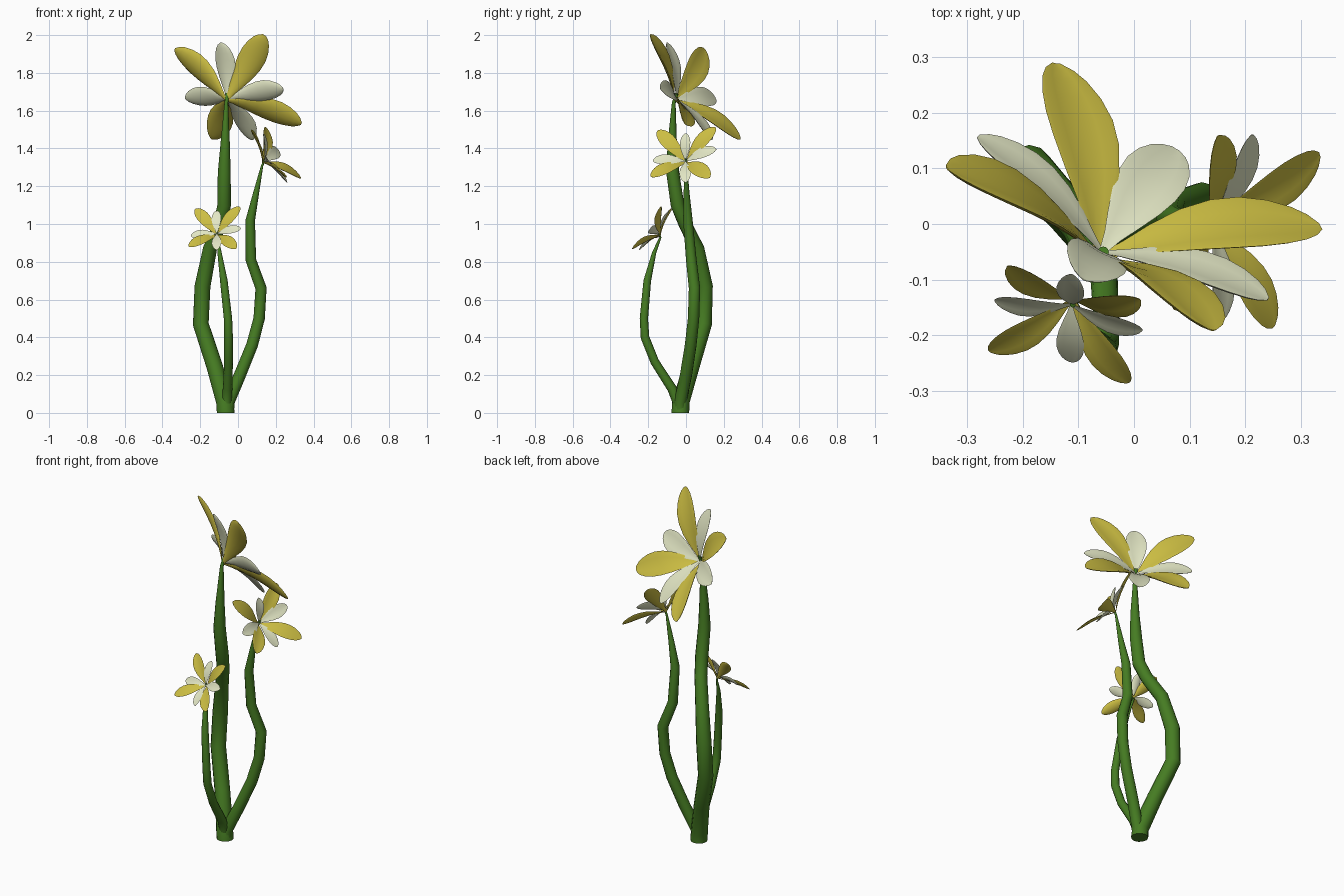
import bpy, bmesh, math
from mathutils import Vector

if "Cube" in bpy.data.objects:
    bpy.data.objects.remove(bpy.data.objects["Cube"])


def material(name, rgb):
    m = bpy.data.materials.new(name)
    m.diffuse_color = (*rgb, 1)
    m.use_nodes = True
    m.node_tree.nodes["Principled BSDF"].inputs["Base Color"].default_value = m.diffuse_color
    return m


GREEN = material("stem green", (0.06, 0.2, 0.016))
YELLOW = material("petal yellow", (0.6, 0.51, 0.055))
WHITE = material("petal cream", (0.76, 0.79, 0.55))


def loft(name, rings, mat, angle):
    """Skin a list of closed rings and cap both ends."""
    bm = bmesh.new()
    vs = [[bm.verts.new(p) for p in ring] for ring in rings]
    n = len(vs[0])
    for a, b in zip(vs, vs[1:]):
        for i in range(n):
            j = (i + 1) % n
            bm.faces.new((a[i], a[j], b[j], b[i]))
    bm.faces.new(vs[0][::-1])
    bm.faces.new(vs[-1])
    bmesh.ops.recalc_face_normals(bm, faces=bm.faces)
    me = bpy.data.meshes.new(name)
    bm.to_mesh(me)
    bm.free()
    me.materials.append(mat)
    ob = bpy.data.objects.new(name, me)
    bpy.context.collection.objects.link(ob)
    bpy.ops.object.select_all(action='DESELECT')
    ob.select_set(True)
    bpy.context.view_layer.objects.active = ob
    bpy.ops.object.shade_smooth_by_angle(angle=math.radians(angle))


def stem(name, path):
    """Tapered tube through (x, y, z, radius) points."""
    pts = [Vector(p[:3]) for p in path]
    rings = []
    for i, p in enumerate(pts):
        t = (pts[min(i + 1, len(pts) - 1)] - pts[max(i - 1, 0)]).normalized()
        if i == 0:
            t = Vector((0, 0, 1))          # flat foot on the ground
        u = Vector((0, 1, 0)).cross(t).normalized()
        v = t.cross(u)
        r = path[i][3]
        rings.append([p + r * (u * math.cos(a) + v * math.sin(a))
                      for a in (k * math.tau / 12 for k in range(12))])
    loft(name, rings, GREEN, 40)


# petal outline: (fraction of length, fraction of half width)
OUTLINE = [(0, .1), (.12, .28), (.25, .55), (.4, .82), (.55, .98), (.68, 1),
           (.8, .88), (.9, .66), (.96, .42), (1, .12)]


def petal(name, base, tip, axis, width, mat):
    """Thin cupped blade from base to tip, its inner face towards axis."""
    d = tip - base
    L = d.length
    side = axis.cross(d).normalized()
    up = d.cross(side).normalized()
    rings = []
    for t, w in OUTLINE:
        c = base + d * t + up * (0.07 * L * math.sin(math.pi * t))
        ring = []
        for k in range(12):
            a = k * math.tau / 12
            s = math.cos(a)
            lift = 0.04 * L * w * (s * s - 0.4) + 0.022 * L * w * math.sin(a)
            ring.append(c + side * (s * w * width * L / 2) + up * lift)
        rings.append(ring)
    loft(name, rings, mat, 60)


def flower(name, centre, yellow, white):
    """Four yellow outer petals and four cream inner ones, given by tips."""
    c = Vector(centre)
    ys, ws = [Vector(p) for p in yellow], [Vector(p) for p in white]
    axis = (ys[0] - ys[2]).cross(ys[1] - ys[3]).normalized()
    if axis.dot(sum(ys, Vector()) / 4 - c) < 0:
        axis = -axis
    for i, p in enumerate(ys):
        petal(f"{name}_outer_petal_{i + 1}", c, p, axis, .345, YELLOW)
    for i, p in enumerate(ws):
        petal(f"{name}_inner_petal_{i + 1}", c + axis * 0.012, p, axis, .38, WHITE)


# stems
stem("tall_stem", [(-.065, -.03, 0, .047), (-.07, -.027, .06, .046),
                   (-.125, .03, .25, .043), (-.197, .095, .47, .042),
                   (-.188, .1, .67, .042), (-.148, .06, .87, .037),
                   (-.095, -.005, 1.0, .035), (-.073, -.045, 1.1, .036),
                   (-.073, -.07, 1.27, .034), (-.068, -.073, 1.42, .025),
                   (-.062, -.065, 1.64, .01), (-.055, -.05, 1.69, .01)])
stem("middle_stem", [(-.055, -.03, 0, .034), (-.05, -.03, .06, .033),
                     (.01, 0, .2, .032), (.075, .025, .36, .031),
                     (.112, .04, .5, .03), (.122, .045, .66, .03),
                     (.068, .028, .81, .028), (.065, .01, 1.02, .025),
                     (.095, .003, 1.16, .016), (.128, 0, 1.31, .006),
                     (.145, 0, 1.345, .006)])
stem("short_stem", [(-.065, -.04, 0, .03), (-.06, -.045, .06, .027),
                    (-.055, -.075, .13, .025), (-.05, -.165, .27, .023),
                    (-.05, -.217, .4, .023), (-.053, -.223, .5, .022),
                    (-.075, -.205, .7, .02), (-.098, -.168, .85, .011),
                    (-.11, -.135, .93, .005), (-.11, -.145, .955, .005)])

# blossoms
flower("tall_flower", (-.062, -.06, 1.655),
       [(-.335, .1, 1.925), (.14, -.19, 2.0), (.335, -.005, 1.53), (-.14, .288, 1.45)],
       [(-.09, -.1, 1.96), (-.28, .157, 1.665), (.075, .135, 1.445), (.24, -.135, 1.715)])
flower("middle_flower", (.13, 0, 1.325),
       [(.07, -.15, 1.495), (.15, .157, 1.51), (.333, .125, 1.245), (.25, -.185, 1.25)],
       [(.135, 0, 1.48), (.212, .16, 1.395), (.26, 0, 1.22), (.155, -.175, 1.335)])
flower("short_flower", (-.11, -.135, .94),
       [(-.225, -.075, 1.08), (.01, -.135, 1.09), (-.01, -.285, .87), (-.26, -.228, .88)],
       [(-.112, -.09, 1.07), (.015, -.19, .975), (-.112, -.248, .863), (-.25, -.137, .937)])
